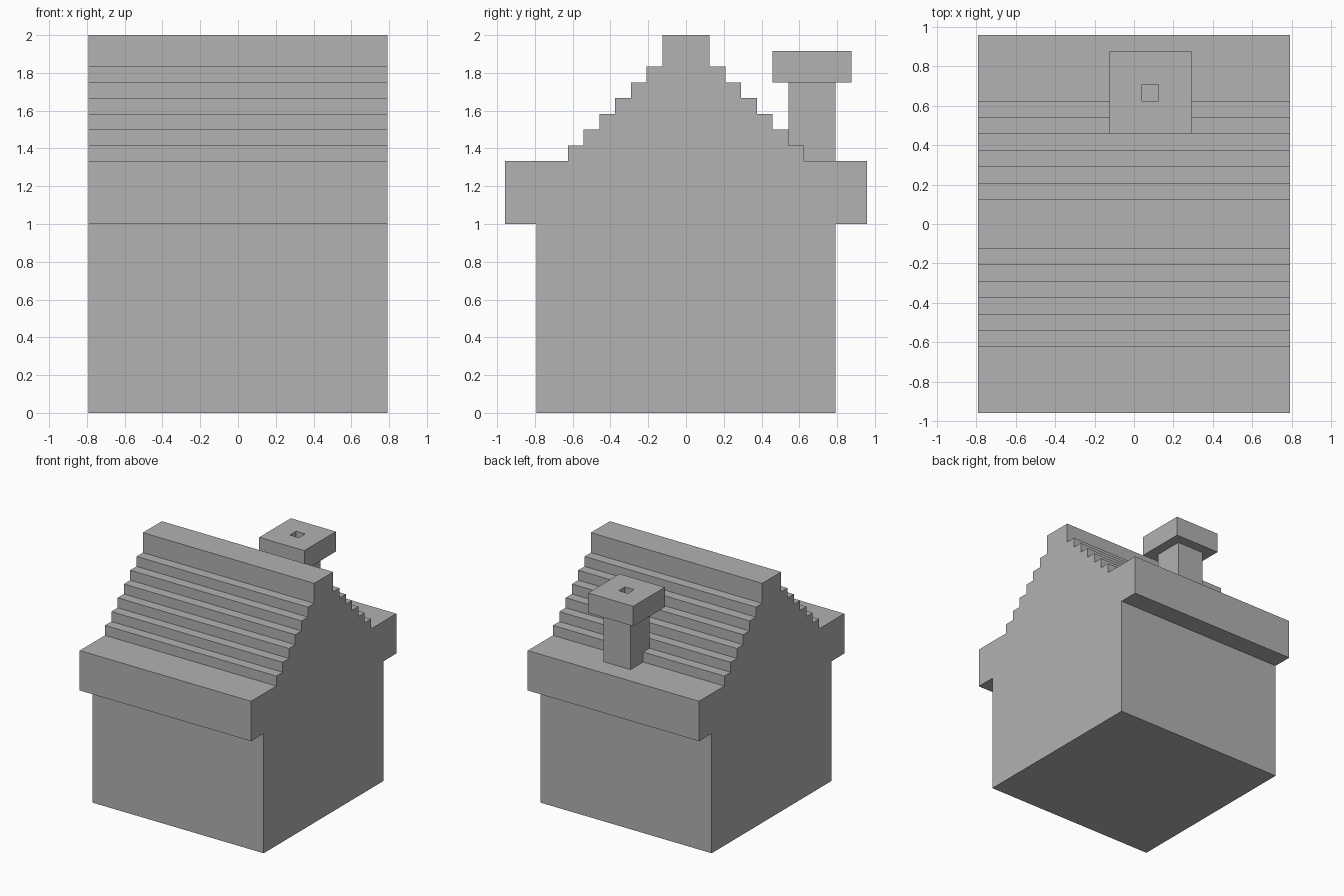
import bpy
import bmesh

U = 1 / 24  # building module

cube = bpy.data.objects.get("Cube")
if cube:
    bpy.data.objects.remove(cube, do_unlink=True)

grey = bpy.data.materials.new("plain_grey")
grey.use_nodes = True
colour = (0.445, 0.445, 0.445, 1)
grey.diffuse_color = colour
grey.node_tree.nodes["Principled BSDF"].inputs["Base Color"].default_value = colour


def finish(name, bm):
    bmesh.ops.recalc_face_normals(bm, faces=bm.faces)
    mesh = bpy.data.meshes.new(name)
    bm.to_mesh(mesh)
    bm.free()
    mesh.materials.append(grey)
    obj = bpy.data.objects.new(name, mesh)
    bpy.context.collection.objects.link(obj)
    return obj


# House: stepped gable outline, mirrored and extruded along x
half = [(19, 0), (19, 24), (23, 24), (23, 32)]
for step in range(6):
    y, z = 15 - 2 * step, 32 + 2 * step
    half += [(y, z), (y, z + 2)]
half += [(3, 44), (3, 48)]
outline = half + [(-y, z) for y, z in reversed(half)]

bm = bmesh.new()
gable = bm.faces.new([bm.verts.new((-19 * U, y * U, z * U)) for y, z in outline])
side = bmesh.ops.extrude_face_region(bm, geom=[gable])["geom"]
bmesh.ops.translate(bm, vec=(38 * U, 0, 0),
                    verts=[v for v in side if isinstance(v, bmesh.types.BMVert)])
finish("house_and_stepped_roof", bm)

# Chimney: square rings for the stem, overhanging cap and flue
bm = bmesh.new()
rings = []
for r, z in [(3, 32), (3, 42), (5, 42), (5, 46), (1, 46), (1, 33)]:
    rings.append([bm.verts.new(((2 + sx * r) * U, (16 + sy * r) * U, z * U))
                  for sx, sy in ((-1, -1), (1, -1), (1, 1), (-1, 1))])
for low, high in zip(rings, rings[1:]):
    for i in range(4):
        j = (i + 1) % 4
        bm.faces.new((low[i], low[j], high[j], high[i]))
bm.faces.new(rings[0])
bm.faces.new(rings[-1])
finish("chimney", bm)
